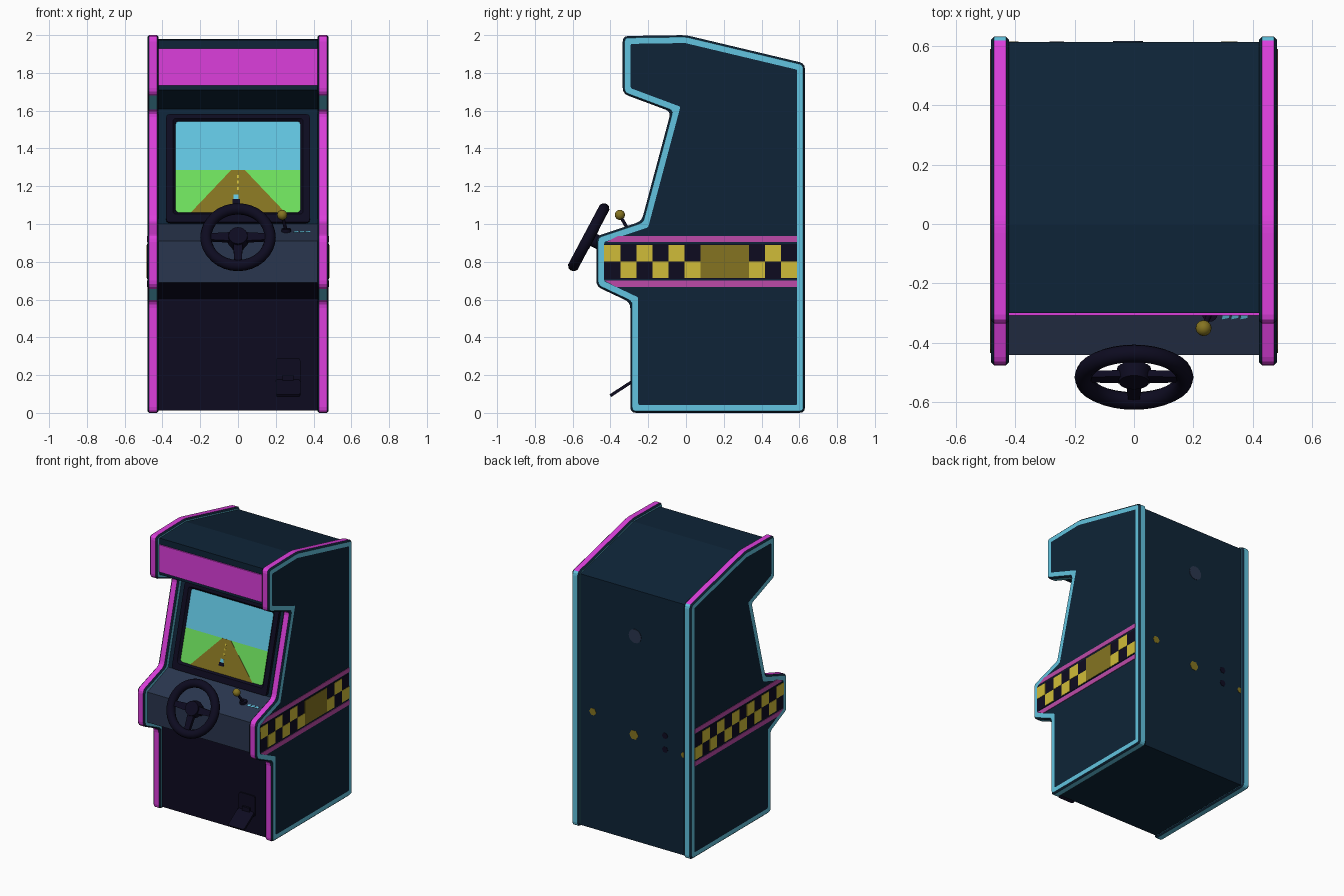
import bpy, bmesh, math
from mathutils import Matrix, Vector

cube = bpy.data.objects.get("Cube")
if cube:
    bpy.data.objects.remove(cube, do_unlink=True)


def material(name, *rgb):
    lin = [((c / 255 + 0.055) / 1.055) ** 2.4 if c > 10 else c / 3295 for c in rgb]
    m = bpy.data.materials.new(name)
    m.use_nodes = True
    m.diffuse_color = (*lin, 1)
    m.node_tree.nodes["Principled BSDF"].inputs["Base Color"].default_value = (*lin, 1)
    return m


NAVY = material("navy", 14, 36, 55)
BLACK = material("purple black", 13, 11, 32)
SLATE = material("slate blue", 42, 54, 78)
MAGENTA = material("magenta", 220, 63, 220)
PINK = material("stripe pink", 188, 74, 168)
CYAN = material("sky cyan", 98, 196, 224)
GRASS = material("grass green", 110, 224, 93)
YELLOW = material("yellow", 208, 188, 56)
OLIVE = material("olive brown", 133, 116, 33)


def finish(name, bm, mats, matrix=None, smooth=False):
    if matrix:
        bm.transform(matrix)
    bmesh.ops.recalc_face_normals(bm, faces=bm.faces)
    mesh = bpy.data.meshes.new(name)
    bm.to_mesh(mesh)
    bm.free()
    for m in mats:
        mesh.materials.append(m)
    ob = bpy.data.objects.new(name, mesh)
    bpy.context.collection.objects.link(ob)
    if smooth:
        bpy.ops.object.select_all(action='DESELECT')
        ob.select_set(True)
        bpy.context.view_layer.objects.active = ob
        bpy.ops.object.shade_smooth_by_angle(angle=math.radians(40))
    return ob


def loft(name, rings, mats, strips, caps, matrix=None):
    """Join rings of 3D points; strips and caps hold material indices (None = open)."""
    bm = bmesh.new()
    loops = [[bm.verts.new(p) for p in ring] for ring in rings]
    n = len(loops[0])
    for a, b, mi in zip(loops, loops[1:], strips):
        for i in range(n):
            j = (i + 1) % n
            bm.faces.new((a[i], a[j], b[j], b[i])).material_index = mi
    for loop, mi in zip((loops[0], loops[-1]), caps):
        if mi is not None:
            bm.faces.new(loop).material_index = mi
    return finish(name, bm, mats, matrix)


def plate(name, pts, depth, mat, matrix, base=0.0):
    rings = [[(x, y, z) for x, y in pts] for z in (base, base + depth)]
    return loft(name, rings, [mat], [0], (0, 0), matrix)


def rect(x0, x1, y0, y1):
    return [(x0, y0), (x1, y0), (x1, y1), (x0, y1)]


def circle(x, y, r, n):
    return [(x + r * math.cos(math.tau * i / n), y + r * math.sin(math.tau * i / n)) for i in range(n)]


def inset(pts, d):
    """Mitred inward offset of a counter-clockwise polygon."""
    out = []
    for i, p in enumerate(pts):
        p, a, b = Vector(p), Vector(pts[i - 1]), Vector(pts[(i + 1) % len(pts)])
        e, f = (p - a).normalized(), (b - p).normalized()
        n, m = Vector((-e.y, e.x)), Vector((-f.y, f.x))
        out.append(p + (n + m) * d / (1 + n.dot(m)))
    return out


def rounded(pts, r, steps=3):
    out = []
    for i, p in enumerate(pts):
        p, a, b = Vector(p), Vector(pts[i - 1]), Vector(pts[(i + 1) % len(pts)])
        s, e = p + (a - p).normalized() * r, p + (b - p).normalized() * r
        for k in range(steps + 1):
            t = k / steps
            out.append(s * (1 - t) ** 2 + p * 2 * t * (1 - t) + e * t * t)
    return out


def rod(name, a, b, r, mat, n=16, r2=None):
    a, b = Vector(a), Vector(b)
    bm = bmesh.new()
    bmesh.ops.create_cone(bm, cap_ends=True, segments=n, radius1=r, radius2=r2 or r, depth=(b - a).length)
    turn = (b - a).to_track_quat('Z', 'Y').to_matrix().to_4x4()
    return finish(name, bm, [mat], Matrix.Translation((a + b) / 2) @ turn, True)


def slope(y, z, degrees):
    return Matrix.Translation((0, y, z)) @ Matrix.Rotation(math.radians(degrees), 4, 'X')


# Side panels: chamfered edge, cyan border, magenta trim on the front and top
OUTLINE = [(-.295, 0), (.63, 0), (.63, 1.85), (0, 2), (-.335, 1.995), (-.335, 1.69),
           (-.08, 1.595), (-.235, 1.015), (-.475, .935), (-.475, .67), (-.295, .585)]
sections = [(.42, .042), (.42, .01), (.43, 0), (.47, 0), (.48, .01), (.48, .042)]
for side, s in (("left", 1), ("right", -1)):
    rings = [[(s * x, p.x, p.y) for p in rounded(inset(OUTLINE, d), max(.008, .03 - d))]
             for x, d in sections]
    panel = loft(side + "_side_panel", rings, [NAVY, CYAN, MAGENTA], [1, 0, 2, 0, 1], (0, 0))
    for f in panel.data.polygons:
        if f.material_index == 2 and (f.normal.y > .6 or f.normal.z < -.9):
            f.material_index = 1

    # Checkered side band between two pink stripes
    m = Matrix(((0, 0, s, s * .48), (1, 0, 0, 0), (0, 1, 0, 0), (0, 0, 0, 1)))
    plate(side + "_upper_stripe", [(-.42, .905), (.588, .905), (.588, .937), (-.36, .937)], .003, PINK, m)
    plate(side + "_lower_stripe", [(-.37, .667), (.588, .667), (.588, .7), (-.43, .7)], .003, PINK, m)
    plate(side + "_band", rect(-.433, .588, .708, .895), .002, BLACK, m)
    w = 1.021 / 12
    for c in range(12):
        y = -.433 + c * w
        if s > 0 and 6 <= c <= 8:
            plate(f"{side}_band_block_{c}", rect(y, y + w, .714, .889), .003, OLIVE, m, .001)
        else:
            z = .714 if c % 2 else .802
            plate(f"{side}_band_check_{c}", rect(y, y + w, z, z + .087), .003, YELLOW, m, .001)

# Cabinet body between the panels, coloured per profile side
BODY = [(-.27, .012), (.612, .012), (.612, 1.835), (0, 1.98), (-.3, 1.975), (-.3, 1.71),
        (-.037, 1.61), (-.2, 1.0), (-.44, .91), (-.44, .69), (-.27, .605)]
body = loft("cabinet_body", [[(x, y, z) for y, z in BODY] for x in (-.425, .425)],
            [NAVY, BLACK, SLATE], [0], (0, 0))
for f in body.data.polygons:
    c = f.center
    if abs(f.normal.x) < .5 and c.y < -.1 and c.z < 1.2:
        f.material_index = 2 if .75 < c.z < 1 else 1

# Marquee
FRONT = slope(-.3, 0, 90)
plate("marquee", rect(-.425, .425, 1.732, 1.93), .008, MAGENTA, FRONT)

# Screen and bezel on the sloping front
SCREEN = slope(-.2, 1.0, 75)
frame = [(.38, 0, .004, .596), (.38, .022, .004, .596), (.345, .022, .048, .573), (.33, .005, .062, .56)]
loft("bezel", [[(p.x, p.y, n) for p in rounded(rect(-w, w, lo, hi), .02)] for w, n, lo, hi in frame],
     [BLACK], [0, 0, 0], (None, None), SCREEN)
plate("screen_sky", rect(-.34, .34, .295, .57), .006, CYAN, SCREEN)
plate("screen_grass", rect(-.34, .34, .05, .295), .006, GRASS, SCREEN)
plate("screen_road", [(-.26, .05), (.26, .05), (.035, .295), (-.035, .295)], .002, OLIVE, SCREEN, .006)
for i, t in enumerate((.185, .22, .25)):
    plate(f"road_dash_{i}", rect(-.005, .005, t, t + .015), .001, YELLOW, SCREEN, .008)
plate("screen_car_body", rect(-.03, .01, .11, .135), .001, BLACK, SCREEN, .008)
plate("screen_car_roof", rect(-.023, .003, .135, .16), .001, CYAN, SCREEN, .008)

# Steering wheel with three spokes and a column
WHEEL = slope(-.515, .93, 62)
bm = bmesh.new()
R, r, N, K = .17, .03, 32, 10
grid = [[bm.verts.new(((R + r * math.cos(v)) * math.cos(u), (R + r * math.cos(v)) * math.sin(u), r * math.sin(v)))
         for v in (math.tau * k / K for k in range(K))] for u in (math.tau * i / N for i in range(N))]
for i in range(N):
    for k in range(K):
        a, b = grid[i], grid[(i + 1) % N]
        bm.faces.new((a[k], b[k], b[(k + 1) % K], a[(k + 1) % K]))
finish("steering_wheel_rim", bm, [BLACK], WHEEL, True)
for i, angle in enumerate((0, 180, 270)):
    turn = WHEEL @ Matrix.Rotation(math.radians(angle), 4, 'Z')
    plate(f"wheel_spoke_{i}", [(.03, -.026), (.165, -.018), (.165, .018), (.03, .026)], .024, BLACK, turn, -.014)
rod("wheel_hub", WHEEL @ Vector((0, 0, -.03)), WHEEL @ Vector((0, 0, .02)), .058, BLACK, 20, .05)
rod("steering_column", WHEEL @ Vector((0, 0, -.14)), WHEEL @ Vector((0, 0, -.02)), .036, BLACK)

# Gear lever and its cyan marking
rod("lever_base", (.255, -.3, .955), (.255, -.303, .975), .026, BLACK)
rod("lever_stick", (.255, -.3, .96), (.236, -.347, 1.04), .009, BLACK, 10)
bm = bmesh.new()
bmesh.ops.create_uvsphere(bm, u_segments=12, v_segments=8, radius=.027)
finish("lever_knob", bm, [OLIVE], Matrix.Translation((.234, -.35, 1.048)), True)
PANEL = slope(-.2, 1.0, math.degrees(math.atan2(.09, .24)))
for i in range(3):
    x = .295 + i * .031
    plate(f"panel_mark_{i}", [(x, -.128), (x + .024, -.123), (x + .027, -.108), (x + .004, -.112)],
          .002, CYAN, PANEL)

# Foot pedal
LOWER = slope(-.27, 0, 90)
plate("pedal_mount", rounded(rect(.2, .33, .14, .29), .015), .008, BLACK, LOWER)
plate("pedal_hinge", rect(.235, .295, .15, .2), .022, BLACK, LOWER)
plate("pedal", rounded(rect(.2, .33, -.145, 0), .015), .016, BLACK, slope(-.275, .163, 33))

# Back cap and small marks
BACK = Matrix(((-1, 0, 0, 0), (0, 0, 1, .612), (0, 1, 0, 0), (0, 0, 0, 1)))
plate("back_cap", circle(.02, 1.5, .05, 16), .003, SLATE, BACK)
for i, (x, z, size, mat) in enumerate(((-.32, .86, .028, OLIVE), (.01, .78, .036, OLIVE), (.26, .84, .024, BLACK),
                                       (.26, .74, .024, BLACK), (.41, .74, .022, OLIVE))):
    plate(f"back_mark_{i}", circle(x, z, size, 6), .002, mat, BACK)
